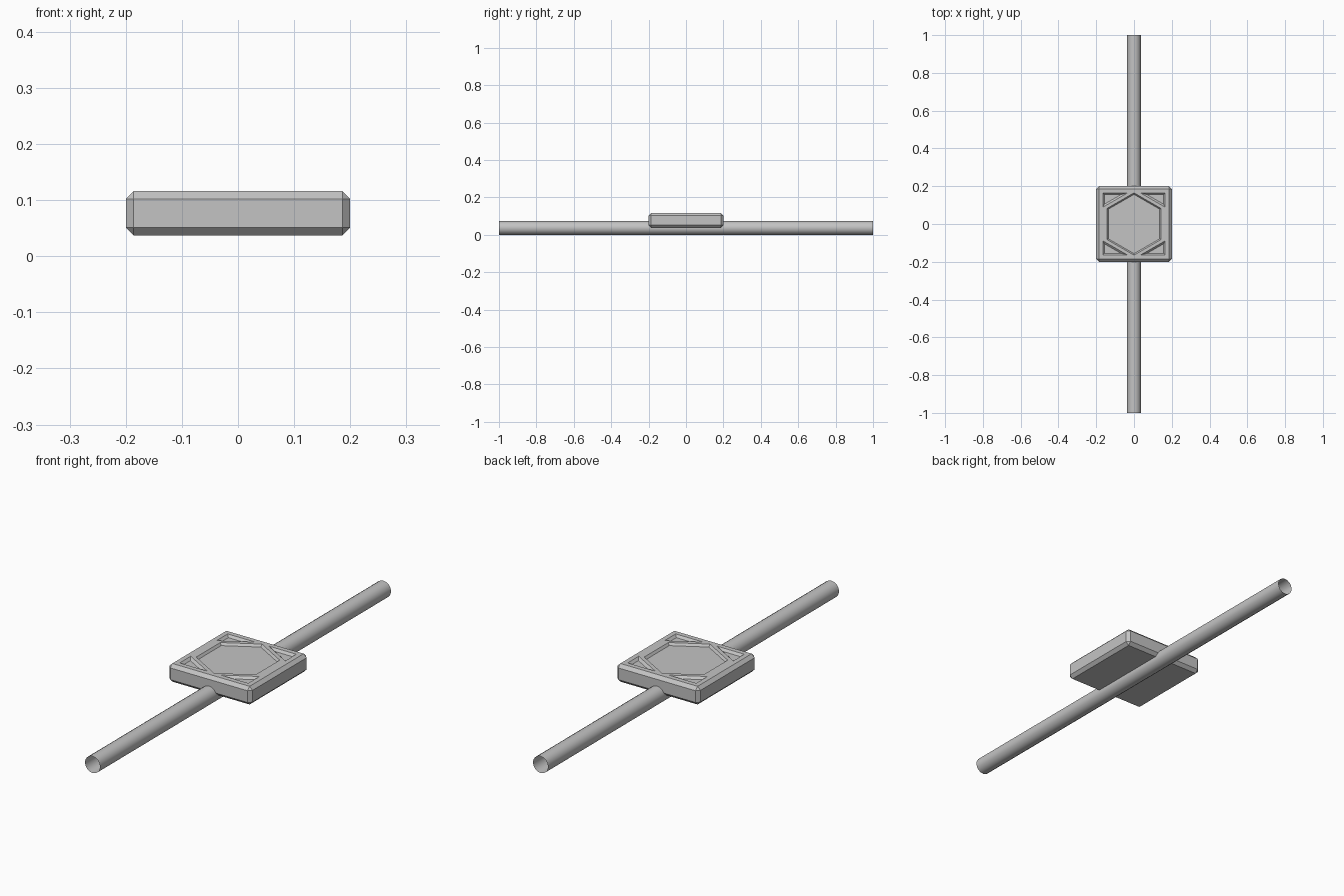
import bpy, bmesh, math
from mathutils import Vector, Matrix

cube = bpy.data.objects.get("Cube")
if cube:
    bpy.data.objects.remove(cube, do_unlink=True)

HALF, BOTTOM, TOP = 0.2, 0.037, 0.116
RADIUS = 0.0365

grey = bpy.data.materials.new("plain grey")
grey.use_nodes = True
colour = (0.55, 0.55, 0.55, 1)
grey.diffuse_color = colour
grey.node_tree.nodes["Principled BSDF"].inputs["Base Color"].default_value = colour


def add_object(name, bm):
    mesh = bpy.data.meshes.new(name)
    bmesh.ops.recalc_face_normals(bm, faces=bm.faces)
    bm.to_mesh(mesh)
    bm.free()
    mesh.materials.append(grey)
    obj = bpy.data.objects.new(name, mesh)
    bpy.context.collection.objects.link(obj)
    return obj


def recess_cutter(name, outline, floor_scale, depth):
    """Tapered prism that sinks an outline into the top face."""
    a, b, c = outline[:3]
    if len(outline) == 3:      # taper a triangle towards its incentre
        la, lb, lc = (b - c).length, (c - a).length, (a - b).length
        mid = (a * la + b * lb + c * lc) / (la + lb + lc)
    else:
        mid = Vector((0, 0))
    bm = bmesh.new()
    # floor, rim, then straight walls above the surface
    levels = [(floor_scale, TOP - depth), (1, TOP), (1, TOP + 0.02)]
    rings = [[bm.verts.new((*(mid + (p - mid) * s), z)) for p in outline]
             for s, z in levels]
    n = len(outline)
    bm.faces.new(rings[0])
    bm.faces.new(rings[-1])
    for low, high in zip(rings, rings[1:]):
        for i in range(n):
            j = (i + 1) % n
            bm.faces.new((low[i], low[j], high[j], high[i]))
    return add_object(name, bm)


# Square block with chamfered edges
bm = bmesh.new()
size = Matrix.Diagonal((2 * HALF, 2 * HALF, TOP - BOTTOM, 1))
bmesh.ops.create_cube(bm, size=1, matrix=Matrix.Translation((0, 0, (TOP + BOTTOM) / 2)) @ size)
bmesh.ops.bevel(bm, geom=bm.edges[:], offset=0.014, segments=1, affect='EDGES')
block = add_object("square_block", bm)

# Hexagonal recess and four corner triangle recesses
hexagon = [Vector((math.sin(k * math.pi / 3), math.cos(k * math.pi / 3))) * 0.165
           for k in range(6)]
cutters = [recess_cutter("hexagon_cutter", hexagon, 0.95, 0.01)]
for sx in (-1, 1):
    for sy in (-1, 1):
        triangle = [Vector((sx * x, sy * y))
                    for x, y in ((0.165, 0.165), (0.033, 0.165), (0.165, 0.089))]
        cutters.append(recess_cutter("corner_cutter", triangle, 0.65, 0.01))

for cutter in cutters:
    cutter.hide_render = True
    cut = block.modifiers.new("recess", 'BOOLEAN')
    cut.operation = 'DIFFERENCE'
    cut.solver = 'EXACT'
    cut.object = cutter
graph = bpy.context.evaluated_depsgraph_get()
carved = bpy.data.meshes.new_from_object(block.evaluated_get(graph))
block.modifiers.clear()
block.data = carved
for cutter in cutters:
    bpy.data.objects.remove(cutter, do_unlink=True)

# Open thin tube running front to back under the block
bm = bmesh.new()
bmesh.ops.create_cone(bm, cap_ends=False, segments=16, radius1=RADIUS, radius2=RADIUS, depth=2,
                      matrix=Matrix.Translation((0, 0, RADIUS)) @ Matrix.Rotation(math.pi / 2, 4, 'X'))
tube = add_object("long_tube", bm)
for face in tube.data.polygons:
    face.use_smooth = True
